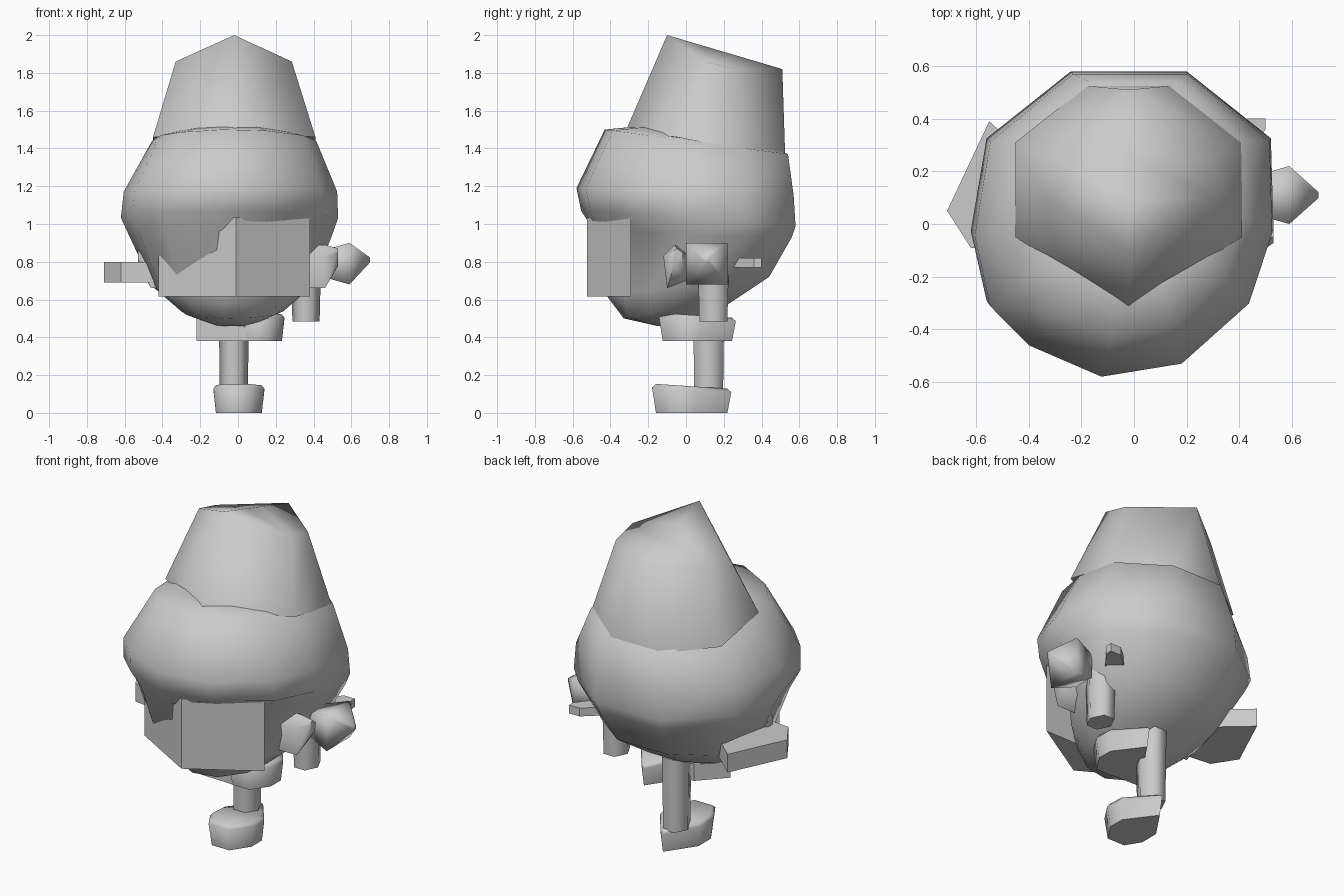
import bpy, bmesh, math

if "Cube" in bpy.data.objects:
    bpy.data.objects.remove(bpy.data.objects["Cube"])


def loft(name, rings, angle=50, cap_top=True):
    """Skin a stack of equal-length point rings and cap the ends."""
    bm = bmesh.new()
    rows = [[bm.verts.new(p) for p in ring] for ring in rings]
    n = len(rows[0])
    for a, b in zip(rows, rows[1:]):
        for i in range(n):
            j = (i + 1) % n
            bm.faces.new((a[i], a[j], b[j], b[i]))
    bm.faces.new(rows[0][::-1])
    if cap_top:
        bm.faces.new(rows[-1])
    bmesh.ops.remove_doubles(bm, verts=bm.verts[:], dist=.0005)
    bmesh.ops.recalc_face_normals(bm, faces=bm.faces[:])
    me = bpy.data.meshes.new(name)
    bm.to_mesh(me)
    bm.free()
    ob = bpy.data.objects.new(name, me)
    bpy.context.collection.objects.link(ob)
    bpy.ops.object.select_all(action='DESELECT')
    ob.select_set(True)
    bpy.context.view_layer.objects.active = ob
    bpy.ops.object.shade_smooth_by_angle(angle=math.radians(angle))
    return ob


def prism(name, outline, z0, z1):
    """Upright slab from an xy outline."""
    return loft(name, [[(x, y, z) for x, y in outline] for z in (z0, z1)], 30)


# Irregular eleven-sided head section, seen from above
SECTION = [(.53, -.03), (.52, .32), (.20, .58), (-.24, .58), (-.56, .32), (-.62, -.04),
           (-.56, -.31), (-.41, -.46), (-.13, -.58), (.18, -.53), (.44, -.30)]


def head_ring(cx, half, front, back, z_front, z_back, dent=1.0):
    """Tilted section ring; dent pulls in the right cheek."""
    cy, ry = (front + back) / 2, (back - front) / 2
    pts = []
    for k, (sx, sy) in enumerate(SECTION):
        f = dent if k >= 9 else 1.0
        x, y = cx + half * f * (sx + .045) / .575, cy + ry * f * sy / .58
        t = (y - front) / (back - front)
        pts.append((x, y, z_front + (z_back - z_front) * t))
    return pts


# Head
loft("head", [
    head_ring(-.02, .10, -.15, .02, .46, .47),
    head_ring(-.03, .27, -.33, .23, .50, .58),
    head_ring(-.03, .42, -.42, .44, .62, .72, .90),
    head_ring(-.04, .54, -.485, .56, .96, .93, .80),
    head_ring(-.045, .575, -.555, .58, 1.07, .99),
    head_ring(-.04, .565, -.58, .57, 1.19, 1.15),
    head_ring(-.02, .435, -.43, .54, 1.50, 1.37),
    head_ring(-.02, .30, -.22, .40, 1.52, 1.42)], 65)

# Hat: seven-sided base rising to a ridge that slopes back from the peak
hat_base = [(-.02, -.32, 1.49), (.41, -.05, 1.46), (.41, .31, 1.39), (.14, .525, 1.36),
            (-.18, .525, 1.36), (-.45, .31, 1.39), (-.45, -.05, 1.46)]
peak, tail = (-.02, -.10, 2.0), (-.02, .51, 1.82)
hat_top = [peak, (.285, .10, 1.86), (.285, .26, 1.82), tail, tail,
           (-.33, .26, 1.82), (-.33, .10, 1.86)]
hat_ridge = [(-.02, y, 2.0 - .295 * (y + .1)) for y in (-.1, .10, .26, .51, .51, .26, .10)]
loft("hat", [hat_base, hat_top, hat_ridge], 75, cap_top=False)

# Face guard, a V-shaped block
prism("face_guard", [(-.42, -.29), (-.01, -.525), (.38, -.29)], .615, 1.035)


# Boots: broad toe, pointed heel
def boot(name, cx, cy, z, h, s=1.0):
    sole = [(-.07, -.18), (.06, -.18), (.14, -.06), (.14, .05), (.0, .24), (-.13, .05), (-.13, -.08)]
    def layer(k, z, tilt):
        return [(cx + x * k * s, cy + .03 + (y - .03) * k * s, z - tilt * y) for x, y in sole]
    loft(name, [layer(.9, z, 0), layer(1.0, z + h * .8, .06), layer(.9, z + h * .92, .06)], 70)


boot("front_boot", 0, 0, 0, .155)
boot("rear_boot", .11, .03, .38, .15, .97)


# Leg and lowered forearm posts
def post(name, cx, cy, rx, ry, z0, z1, taper):
    loft(name, [[(cx + rx * s * math.cos(i * math.tau / 6), cy + ry * s * math.sin(i * math.tau / 6), z)
                 for i in range(6)] for z, s in ((z0, taper), (z1, 1))], 65)


post("front_leg", -.022, .12, .08, .095, .12, .56, .93)
post("right_forearm", .36, .145, .08, .095, .485, .80, .9)


# Fist on the right, tapering to a point
def fist_ring(x, cz, h):
    return [(x, .11 + sy * h, cz + sz * h) for sy, sz in ((-1, -1), (1, -1), (1, 1), (-1, 1))]


loft("right_fist", [fist_ring(.45, .79, .07), fist_ring(.59, .79, .11), fist_ring(.70, .81, .012)], 95)

# Shoulder stubs
for name, s in (("right_shoulder", 1), ("left_shoulder", -1)):
    section = [(-.12, .83), (-.06, .89), (.02, .83), (.0, .70), (-.10, .66)]
    loft(name, [[(s * .25, y, z) for y, z in section],
                [(s * .46, y, z) for y, z in section],
                [(s * .53, -.04 + (y + .04) * .4, .83 + (z - .79) * .4) for y, z in section]], 60)

# Body plates and outstretched left hand
prism("left_hand", [(-.71, .05), (-.62, -.09), (-.35, -.12), (-.25, .12), (-.55, .39)], .69, .80)
prism("rear_plate", [(.50, .36), (.50, .40), (.43, .40), (.20, .20), (.30, .10)], .77, .82)
prism("hip_flap", [(-.22, -.11), (.06, -.12), (.05, .02), (-.08, .04)], .38, .53)
